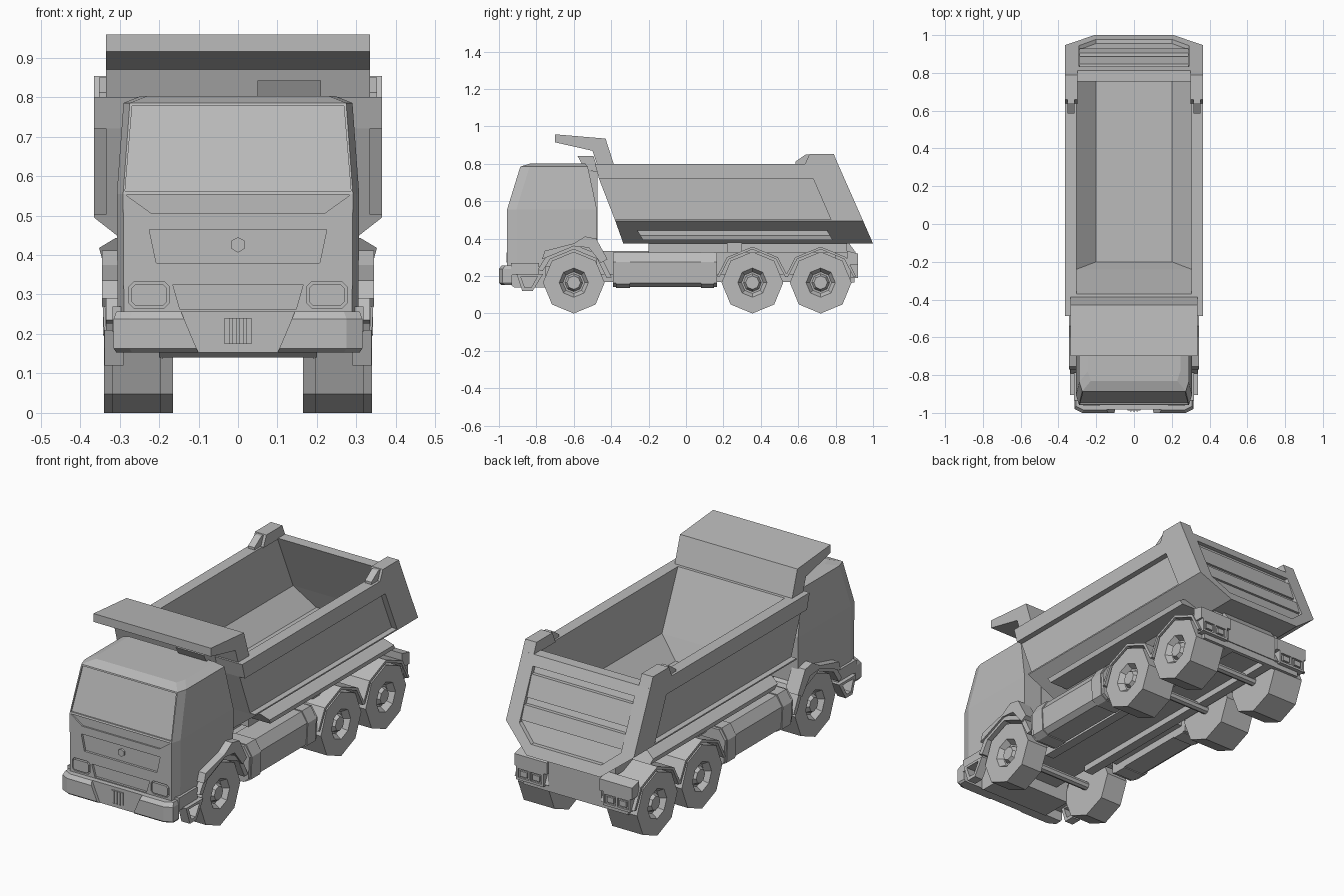
import bpy, bmesh, math

if "Cube" in bpy.data.objects:
    bpy.data.objects.remove(bpy.data.objects["Cube"], do_unlink=True)

GREY = (0.5, 0.5, 0.5, 1)
paint = bpy.data.materials.new("plain grey")
paint.use_nodes = True
paint.diffuse_color = GREY
paint.node_tree.nodes["Principled BSDF"].inputs["Base Color"].default_value = GREY


# ---------- helpers ----------
def loft(name, rings, mirror=False):
    """Closed solid through rings of points, optionally repeated on -x."""
    bm = bmesh.new()
    for s in ((1, -1) if mirror else (1,)):
        vs = [[bm.verts.new((s * p[0], p[1], p[2])) for p in r] for r in rings]
        n = len(rings[0])
        for a, b in zip(vs, vs[1:]):
            for i in range(n):
                j = (i + 1) % n
                bm.faces.new((a[i], a[j], b[j], b[i]))
        bm.faces.new(vs[0])
        bm.faces.new(vs[-1])
    bmesh.ops.recalc_face_normals(bm, faces=bm.faces)
    me = bpy.data.meshes.new(name)
    bm.to_mesh(me)
    bm.free()
    me.materials.append(paint)
    ob = bpy.data.objects.new(name, me)
    bpy.context.collection.objects.link(ob)
    return ob


def prism(name, yz, x0, x1, mirror=True):
    return loft(name, [[(x, y, z) for y, z in yz] for x in (x0, x1)], mirror)


def box(name, x0, x1, y0, y1, z0, z1, mirror=True):
    return prism(name, [(y0, z0), (y1, z0), (y1, z1), (y0, z1)], x0, x1, mirror)


def stack(name, levels, cx=0.0, cy=0.0):
    """Plan outlines (z, half width, front y, back y) with chamfered front corners."""
    rings = []
    for z, h, y0, y1 in levels:
        half = [(h - cx, y0), (h, y0 + cy), (h, y1)] if cx else [(h, y0), (h, y1)]
        rings.append([(x, y, z) for x, y in half]
                     + [(-x, y, z) for x, y in reversed(half)])
    return loft(name, rings)


def turned(name, profile, y, z, sides=8, mirror=True):
    """Round part about an axis along x, profile of (x, radius)."""
    turn = [2 * math.pi * i / sides for i in range(sides)]
    return loft(name, [[(x, y + r * math.sin(a), z - r * math.cos(a)) for a in turn]
                       for x, r in profile], mirror)


def cut(target, cutter):
    mod = target.modifiers.new("cut", "BOOLEAN")
    mod.operation, mod.solver, mod.object = "DIFFERENCE", "EXACT", cutter
    bpy.context.view_layer.objects.active = target
    bpy.ops.object.modifier_apply(modifier=mod.name)
    bpy.data.objects.remove(cutter, do_unlink=True)


def cab_front(z):
    return -0.957 + max(0, z - 0.555) * 0.31


def front_panel(name, half_xz, out, depth, mirror=False):
    """Panel following the cab front; half outlines are completed across x = 0."""
    pts = half_xz if mirror else half_xz + [(-x, z) for x, z in reversed(half_xz)]
    return loft(name, [[(x, cab_front(z) + d, z) for x, z in pts]
                       for d in (-out, depth)], mirror)


def rect(x0, x1, z0, z1, c):
    return [(x0 + c, z0), (x1 - c, z0), (x1, z0 + c), (x1, z1 - c),
            (x1 - c, z1), (x0 + c, z1), (x0, z1 - c), (x0, z0 + c)]


def back_y(z):
    return 0.79 + (0.85 - z) * 0.442


# ---------- cab ----------
cab = stack("cab", [(0.25, 0.305, -0.957, -0.476), (0.555, 0.307, -0.957, -0.476),
                    (0.785, 0.29, -0.886, -0.525), (0.803, 0.245, -0.83, -0.54)],
            0.016, 0.05)
cut(cab, turned("arch_cutter", [(0.16, 0.205), (0.4, 0.205)], -0.6, 0.165))
cut(cab, front_panel("glass_cutter", [(0.286, 0.562), (0.268, 0.778)], 0.05, 0.008))
cut(cab, front_panel("cowl_cutter", [(0.22, 0.506), (0.284, 0.552)], 0.05, 0.008))
cut(cab, front_panel("grille_cutter", [(0.207, 0.38), (0.225, 0.465)], 0.05, 0.012))
cut(cab, front_panel("intake_cutter", [(0.147, 0.262), (0.165, 0.325)], 0.05, 0.012))
front_panel("grille_cap", [(0.0, 0.445), (0.017, 0.436), (0.017, 0.416), (0.0, 0.406)],
            -0.002, 0.02)
cut(cab, front_panel("lamp_cutter", rect(0.174, 0.276, 0.266, 0.332, 0.012),
                     0.05, 0.012, True))
front_panel("headlight", rect(0.18, 0.27, 0.272, 0.326, 0.01), 0.003, 0.02, True)

# ---------- air intake behind the cab ----------
prism("roof_intake", [(-0.58, 0.842), (-0.495, 0.842), (-0.472, 0.775), (-0.472, 0.755),
                      (-0.54, 0.77)], 0.05, 0.21, False)
box("intake_column", 0.06, 0.2, -0.54, -0.474, 0.33, 0.76, False)

# ---------- bumper and steps ----------
bumper = stack("front_bumper", [(0.153, 0.308, -0.988, -0.93), (0.163, 0.315, -1.0, -0.93),
                                (0.238, 0.315, -1.0, -0.93), (0.257, 0.308, -0.985, -0.93)],
               0.04, 0.02)
cut(bumper, loft("bumper_cutter", [[(-0.095, y, 0.14), (0.095, y, 0.14),
                                    (0.15, y, 0.27), (-0.15, y, 0.27)]
                                   for y in (-1.1, -0.983)]))
box("bumper_plate", -0.034, 0.034, -0.988, -0.97, 0.175, 0.24, False)
for i in range(3):
    x = -0.018 + i * 0.018
    box("plate_rib", x - 0.004, x + 0.004, -0.992, -0.98, 0.175, 0.24, False)
prism("under_tray", [(-0.95, 0.165), (-0.92, 0.14), (-0.75, 0.14), (-0.75, 0.25),
                     (-0.95, 0.25)], -0.2, 0.2, False)
step = prism("cab_step", [(-0.905, 0.21), (-0.875, 0.12), (-0.82, 0.12), (-0.765, 0.21)],
             0.29, 0.338)
cut(step, prism("step_cutter", [(-0.883, 0.197), (-0.862, 0.138), (-0.828, 0.138),
                                (-0.795, 0.197)], 0.27, 0.36))
box("cab_sill", 0.26, 0.318, -0.935, -0.785, 0.205, 0.27)


# ---------- wheels, axles and mudguards ----------
def wheel(name, y, x0, x1):
    turned(name, [(x0, 0.08), (x0, 0.165), (x1, 0.165), (x1, 0.078), (x1 - 0.03, 0.058),
                  (x1 - 0.03, 0.048), (x1 - 0.008, 0.036)], y, 0.165)
    turned(name + "_axle", [(-0.2, 0.022), (0.2, 0.022)], y, 0.165, 8, False)


def arch(name, y, r0, r1, x0, x1, degrees):
    arc = [math.radians(d) for d in degrees]
    pts = [(y - r1 * math.cos(a), 0.165 + r1 * math.sin(a)) for a in arc]
    pts += [(y - r0 * math.cos(a), 0.165 + r0 * math.sin(a)) for a in reversed(arc)]
    prism(name, pts, x0, x1)


wheel("front_wheel", -0.6, 0.195, 0.318)
arch("front_mudguard", -0.6, 0.178, 0.205, 0.17, 0.335, (20, 45, 90, 135, 172))
prism("cab_arch_trim", [(-0.77, 0.29), (-0.755, 0.335), (-0.6, 0.375), (-0.54, 0.412),
                        (-0.48, 0.4), (-0.42, 0.29), (-0.455, 0.27), (-0.52, 0.352),
                        (-0.6, 0.36), (-0.72, 0.31)], 0.27, 0.345)
for label, y in (("middle_wheel", 0.355), ("rear_wheel", 0.72)):
    wheel(label, y, 0.165, 0.34)
    arch(label + "_mudguard", y, 0.178, 0.192, 0.15, 0.342, (10, 45, 90, 135, 170))

# ---------- chassis ----------
box("chassis", -0.13, 0.13, -0.9, 0.88, 0.2, 0.335, False)
box("chassis_rail", 0.1, 0.15, -0.5, 0.9, 0.168, 0.21)
box("subframe", 0.08, 0.2, -0.2, 0.86, 0.325, 0.38)
box("hoist_mount", 0.15, 0.27, 0.22, 0.3, 0.325, 0.38)
prism("tail_block", [(0.8, 0.2), (0.905, 0.2), (0.905, 0.33), (0.87, 0.378), (0.8, 0.378)],
      -0.15, 0.15, False)
box("tail_bar", -0.3, 0.3, 0.88, 0.9, 0.165, 0.2, False)
lamp = box("tail_lamp_housing", 0.17, 0.325, 0.88, 0.92, 0.19, 0.26)
for x in (0.18, 0.252):
    cut(lamp, box("tail_lamp_cutter", x, x + 0.063, 0.91, 0.95, 0.202, 0.248))
    box("tail_lamp", x + 0.012, x + 0.051, 0.9, 0.92, 0.211, 0.239)
prism("lamp_bracket", [(0.86, 0.26), (0.92, 0.26), (0.92, 0.32), (0.86, 0.335)], 0.15, 0.335)

# ---------- side tanks ----------
def tank_ring(y, g):
    return [(0.19, y, 0.142 - g), (0.305, y, 0.142 - g), (0.332 + g, y, 0.162 - g),
            (0.338 + g, y, 0.275), (0.305 + g, y, 0.325 + g), (0.19, y, 0.325 + g)]


loft("side_tank", [tank_ring(-0.39, 0), tank_ring(0.165, 0)], True)
for y0, y1 in ((-0.375, -0.3), (0.08, 0.15)):
    loft("tank_band", [tank_ring(y0, 0.005), tank_ring(y1, 0.005)], True)
box("tank_mount", 0.1, 0.2, -0.36, 0.14, 0.18, 0.3)

# ---------- tipper bed ----------
bed = stack("tipper_bed", [(0.374, 0.21, -0.335, back_y(0.375)), (0.495, 0.365, -0.378, back_y(0.495)),
                           (0.72, 0.365, -0.465, back_y(0.72)), (0.8, 0.365, -0.487, back_y(0.8))])
# hollow with upright walls above a sloped lower edge
cut(bed, stack("hollow_cutter", [(0.405, 0.2, -0.2, 0.925), (0.505, 0.305, -0.24, 0.885),
                                 (0.8, 0.305, -0.37, 0.755), (0.9, 0.305, -0.37, 0.755)]))
cut(bed, prism("side_cutter", [(-0.6, 0.72), (0.68, 0.72), (0.775, 0.502), (-0.6, 0.502)],
               0.335, 0.5))
cut(bed, loft("tailgate_cutter", [[(x, back_y(z) + d, z) for x, z in
              ((-0.2, 0.425), (0.2, 0.425), (0.29, 0.5), (0.29, 0.75),
               (-0.29, 0.75), (-0.29, 0.5))] for d in (-0.022, 0.1)]))
for z0, z1 in ((0.61, 0.715), (0.51, 0.58)):
    prism("tailgate_rib", [(back_y(z1) - 0.03, z1), (back_y(z1) - 0.003, z1),
                           (back_y(z0) - 0.01, z0), (back_y(z0) - 0.03, z0)],
          -0.288, 0.288, False)
loft("bed_side_ledge", [[(0.28, y0, 0.444), (0.31, y0, 0.443), (0.352, y0 + 0.015, 0.418),
                         (0.345, y0 + 0.03, 0.392), (0.24, y0 + 0.03, 0.392)]
                        for y0 in (-0.26, 0.755)], True)
prism("cab_visor", [(-0.7, 0.958), (-0.43, 0.935), (-0.385, 0.795), (-0.475, 0.795),
                    (-0.5, 0.87), (-0.7, 0.915)], -0.335, 0.335, False)
prism("rear_post", [(0.635, 0.795), (0.66, 0.853), (0.79, 0.853), (0.814, 0.795)], 0.3, 0.365)
prism("post_hook", [(0.585, 0.795), (0.585, 0.812), (0.64, 0.85), (0.68, 0.85), (0.66, 0.795)],
      0.315, 0.352)
